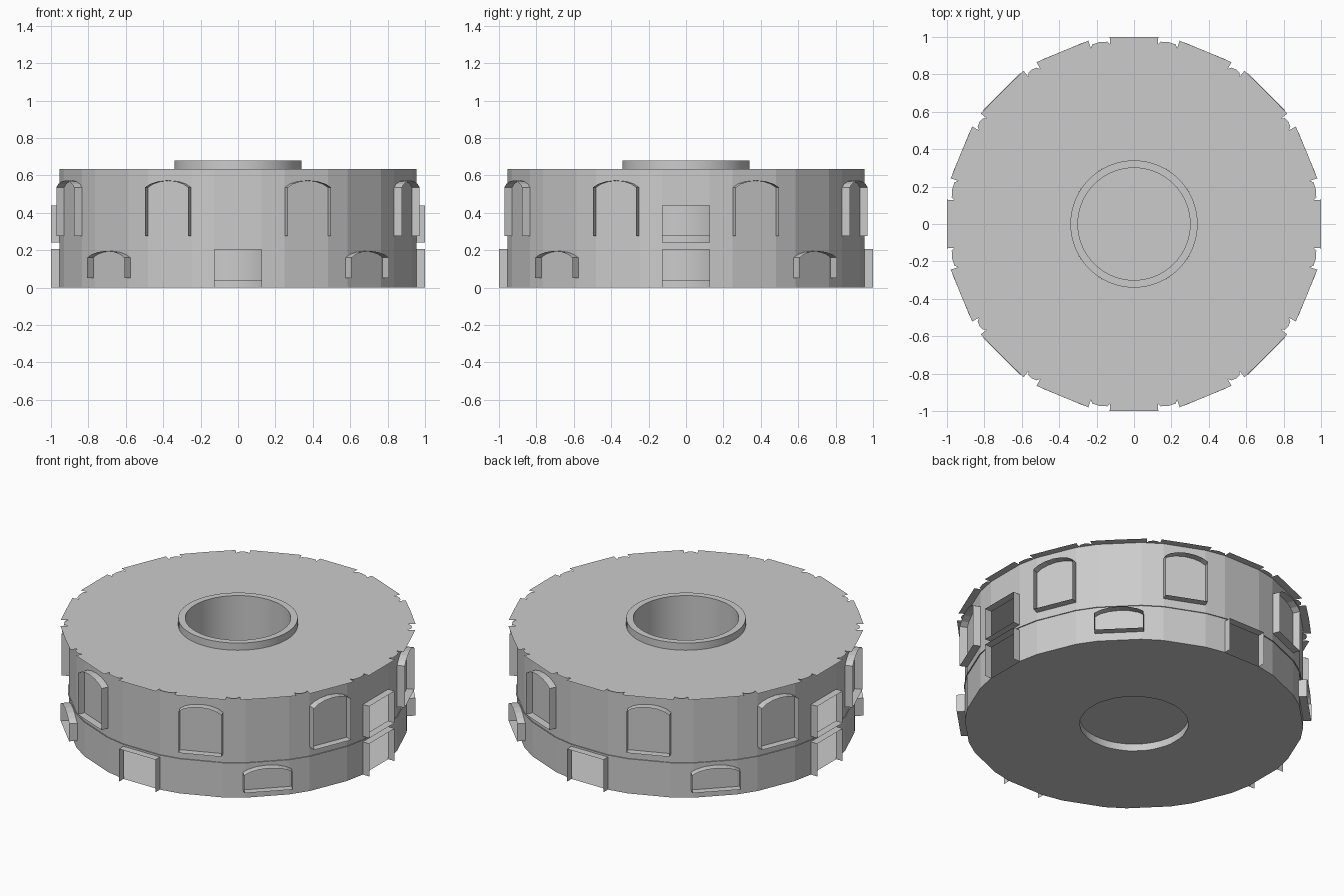
import bpy, math
from math import sin, cos, radians as rad

if "Cube" in bpy.data.objects:
    bpy.data.objects.remove(bpy.data.objects["Cube"])

grey = bpy.data.materials.new("plain grey")
grey.diffuse_color = (0.6, 0.6, 0.6, 1)
grey.use_nodes = True
grey.node_tree.nodes["Principled BSDF"].inputs["Base Color"].default_value = grey.diffuse_color

APO, OUT = 0.955, 1.0          # wall facet distance, frame front distance
Z_MID, Z_TOP = 0.22, 0.635     # storey heights
R_IN, R_HUB = 0.30, 0.34       # core shaft radii


def make(name, verts, faces, smooth=False):
    me = bpy.data.meshes.new(name)
    me.from_pydata(verts, [], faces)
    me.materials.append(grey)
    ob = bpy.data.objects.new(name, me)
    bpy.context.collection.objects.link(ob)
    if smooth:
        bpy.context.view_layer.objects.active = ob
        ob.select_set(True)
        bpy.ops.object.shade_smooth_by_angle(angle=rad(30))
        ob.select_set(False)
    return ob


def polar(r, deg, z):
    return (r * cos(rad(deg)), r * sin(rad(deg)), z)


def lathe(name, profile, n=64):
    """Revolve an open (r, z) profile; going up the outside gives outward faces."""
    m = len(profile)
    verts = [polar(r, 360 * i / n, z) for i in range(n) for r, z in profile]
    faces = []
    for i in range(n):
        a, b = i * m, (i + 1) % n * m
        faces += [(a + j, b + j, b + j + 1, a + j + 1) for j in range(m - 1)]
    return make(name, verts, faces, True)


def plate(name, outline, r_in, z, up=True):
    """Thin flat ring between an (r, angle) outline and a round hole."""
    n = len(outline)
    verts = [polar(r, a, z) for r, a in outline] + [polar(r_in, a, z) for r, a in outline]
    faces = [(i, (i + 1) % n, n + (i + 1) % n, n + i) for i in range(n)]
    return make(name, verts, faces if up else [f[::-1] for f in faces])


def frame(name, angle, outline, closed=True):
    """Open thin frame: a (side, z) outline pushed out from the wall."""
    c, s = cos(rad(angle)), sin(rad(angle))
    verts = [(d * c - t * s, d * s + t * c, z) for d in (APO - 0.003, OUT) for t, z in outline]
    n = len(outline)
    faces = [(i, (i + 1) % n, n + (i + 1) % n, n + i) for i in range(n if closed else n - 1)]
    return make(name, verts, [f[::-1] for f in faces])


def arch(w, z0, spring, crown, n=6):
    """Window outline with a shallow curved head."""
    top = [(w * cos(math.pi * (0.12 + 0.76 * i / n)) / cos(math.pi * 0.12),
            spring + (crown - spring) * sin(math.pi * i / n)) for i in range(n + 1)]
    return [(-w, z0), (w, z0)] + top


# Outer wall: wide flats joined by narrow facets, open at the doors
r_wall = APO / cos(rad(7.5))
angles = [22.5 * k + s for k in range(16) for s in (-7.5, 7.5)]
levels = [0, 0.205, 0.24, 0.44, Z_TOP]
verts = [polar(r_wall, a, z) for a in angles for z in levels]
faces = []
for i in range(32):
    a, b = i * 5, (i + 1) % 32 * 5
    flat = i // 2 if i % 2 == 0 else None
    for j in range(4):
        lower_open = flat in (0, 4, 8, 12) and j == 0
        upper_open = flat in (0, 8) and j == 2
        if not (lower_open or upper_open):
            faces.append((a + j, b + j, b + j + 1, a + j + 1))
make("outer_wall", verts, faces)

# Floors
wall_line = [(r_wall, a) for a in angles]
plate("ground_floor", wall_line, R_IN + 0.01, 0, up=False)
plate("middle_floor", [(r_wall + 0.006, a) for a in angles], R_HUB, Z_MID)

# Roof plate with a straight eave over every bay and small notches between
outline = []
for k in range(16):
    mid = 22.5 * k
    half = 0.13 if k % 4 == 0 else 0.162 if k % 4 == 2 else 0.15
    end = math.degrees(math.atan(half / OUT))
    r_end = math.hypot(half, OUT)
    nxt = 0.13 if (k + 1) % 4 == 0 else 0.162 if (k + 1) % 4 == 2 else 0.15
    nxt_end = 22.5 - math.degrees(math.atan(nxt / OUT))
    outline += [(min(r_end, 1.01), mid - end), (OUT, mid), (min(r_end, 1.01), mid + end),
                (0.968, mid + end + 0.15), (0.985, mid + end + 0.9),
                (0.99, mid + (end + nxt_end) / 2),
                (0.985, mid + nxt_end - 0.9), (0.968, mid + nxt_end - 0.15)]
plate("roof", outline, R_HUB, Z_TOP)

# Central shaft with raised rim, plinths and a bottom plug
lathe("shaft", [(R_IN + 0.01, 0), (R_HUB, 0), (R_HUB, 0.68), (R_IN, 0.68), (R_IN, 0.045)])
lathe("shaft_recess", [(R_IN + 0.01, 0.045), (R_IN + 0.01, 0)])
make("shaft_plug", [polar(R_IN + 0.01, 360 * i / 64, 0.045) for i in range(64)],
     [tuple(range(64))])
lathe("lower_plinth", [(0.36, 0), (0.36, 0.04), (R_HUB, 0.04)])
lathe("upper_plinth", [(0.36, Z_MID), (0.36, 0.28), (R_HUB, 0.28)])

# Door frames on four sides, upper openings on two sides
D = 0.126
for a in (0, 90, 180, 270):
    frame("door_frame", a, [(D, 0), (D, 0.205), (-D, 0.205), (-D, 0)], closed=False)
for a in (0, 180):
    frame("balcony_frame", a, [(-D, 0.24), (D, 0.24), (D, 0.44), (-D, 0.44)])

# Tall upper windows and low lower windows
for k in range(8):
    frame("upper_window", 22.5 + 45 * k, arch(0.125, 0.275, 0.535, 0.572))
for k in range(4):
    frame("lower_window", 45 + 90 * k, arch(0.14, 0.05, 0.16, 0.195))
